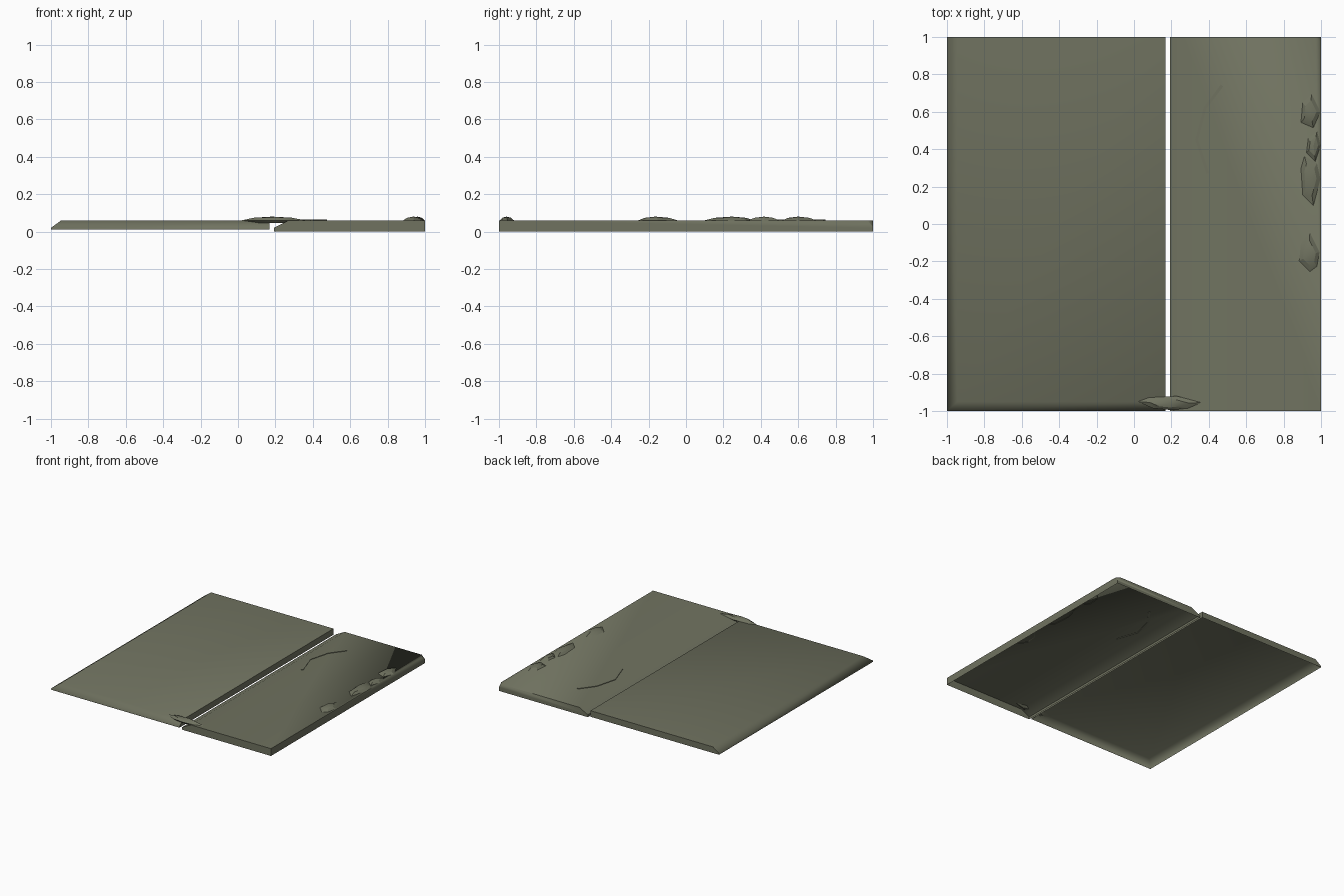
import bpy, bmesh, math
from mathutils import Vector

cube = bpy.data.objects.get("Cube")
if cube:
    bpy.data.objects.remove(cube, do_unlink=True)

stone = bpy.data.materials.new("olive_grey_stone")
stone.use_nodes = True
COLOUR = (0.162, 0.170, 0.117, 1)
stone.diffuse_color = COLOUR
stone.node_tree.nodes["Principled BSDF"].inputs["Base Color"].default_value = COLOUR

TOP = 0.06


def finish(name, bm, angle):
    bmesh.ops.recalc_face_normals(bm, faces=bm.faces)
    mesh = bpy.data.meshes.new(name)
    bm.to_mesh(mesh)
    bm.free()
    mesh.materials.append(stone)
    mesh.shade_smooth()
    mesh.set_sharp_from_angle(angle=math.radians(angle))
    obj = bpy.data.objects.new(name, mesh)
    bpy.context.collection.objects.link(obj)
    return obj


def add_rings(bm, rings):
    """Bridge matching rings of points with quads."""
    loops = [[bm.verts.new(p) for p in ring] for ring in rings]
    for low, high in zip(loops, loops[1:]):
        n = len(low)
        for i in range(n):
            j = (i + 1) % n
            bm.faces.new((low[i], low[j], high[j], high[i]))
    return loops


def rect(x0, x1, y0, y1, z):
    return [(x0, y0, z), (x1, y0, z), (x1, y1, z), (x0, y1, z)]


def slab(name, foot, top, bottom, lip, chip=0):
    """Open-bottomed slab: a low lip, sloping sides and a flat top."""
    bm = bmesh.new()
    loops = add_rings(bm, [rect(*foot, bottom), rect(*foot, lip), rect(*top, TOP)])
    bm.faces.new(loops[-1])
    if chip:
        bmesh.ops.bevel(bm, geom=[loops[-1][2]], offset=chip,
                        segments=1, affect='VERTICES')
    return finish(name, bm, 60)


def rock(name, outline, z_edge, z_top, z_under=None):
    """Low faceted chip with a sloping rim and a peaked top."""
    bm = bmesh.new()
    pts = [Vector(p) for p in outline]
    mid = sum(pts, Vector((0, 0))) / len(pts)

    def ring(scale, z):
        return [(*(mid + (p - mid) * scale), z) for p in pts]

    shoulder = z_edge + (z_top - z_edge) * 0.7
    rings = [ring(1, z_edge), ring(0.6, shoulder)]
    if z_under is not None:
        rings.insert(0, ring(0.6, z_under))
    loops = add_rings(bm, rings)
    peak = bm.verts.new((*mid, z_top))
    last = loops[-1]
    for i, v in enumerate(last):
        bm.faces.new((v, last[(i + 1) % len(last)], peak))
    if z_under is not None:
        bm.faces.new(loops[0])
    return finish(name, bm, 20)


# Two slabs with a narrow gap between them
slab("wide_slab", (-1, 0.168, -1, 1), (-0.945, 0.168, -0.95, 1), 0.01, 0.02)
slab("narrow_slab", (0.192, 1, -1, 1), (0.27, 1, -1, 1), 0, 0.02, chip=0.03)

# Chips along the outer edge of the narrow slab
chips = [
    [(0.95, 0.70), (0.90, 0.65), (0.89, 0.54), (0.96, 0.51), (1, 0.60)],
    [(0.98, 0.50), (0.93, 0.46), (0.92, 0.38), (0.97, 0.33), (1, 0.42)],
    [(0.91, 0.37), (0.89, 0.30), (0.90, 0.15), (0.96, 0.09), (1, 0.24), (0.98, 0.33)],
    [(0.94, -0.04), (0.89, -0.10), (0.88, -0.20), (0.94, -0.26), (0.98, -0.23), (0.995, -0.15)],
]
for i, outline in enumerate(chips):
    rock(f"edge_chip_{i + 1}", outline, TOP - 0.002, 0.08)

# Long chip bridging the gap at the front
rock("front_chip", [(0.02, -0.95), (0.08, -0.928), (0.23, -0.92), (0.36, -0.955),
                    (0.29, -0.985), (0.2, -0.995), (0.1, -0.985)], 0.06, 0.08, 0.046)

# Thin bent crack line across the narrow slab
path = [Vector(p) for p in ((0.47, 0.74), (0.38, 0.62), (0.335, 0.45), (0.395, 0.27))]
bm = bmesh.new()
sections = []
for i, p in enumerate(path):
    along = (path[min(i + 1, 3)] - path[max(i - 1, 0)]).normalized()
    side = Vector((-along.y, along.x)) * 0.008
    sections.append([(*(p + side), TOP - 0.004), (*(p + side), TOP + 0.004),
                     (*(p - side), TOP + 0.004), (*(p - side), TOP - 0.004)])
loops = add_rings(bm, sections)
bm.faces.new(loops[0])
bm.faces.new(loops[-1])
finish("crack_line", bm, 30)
